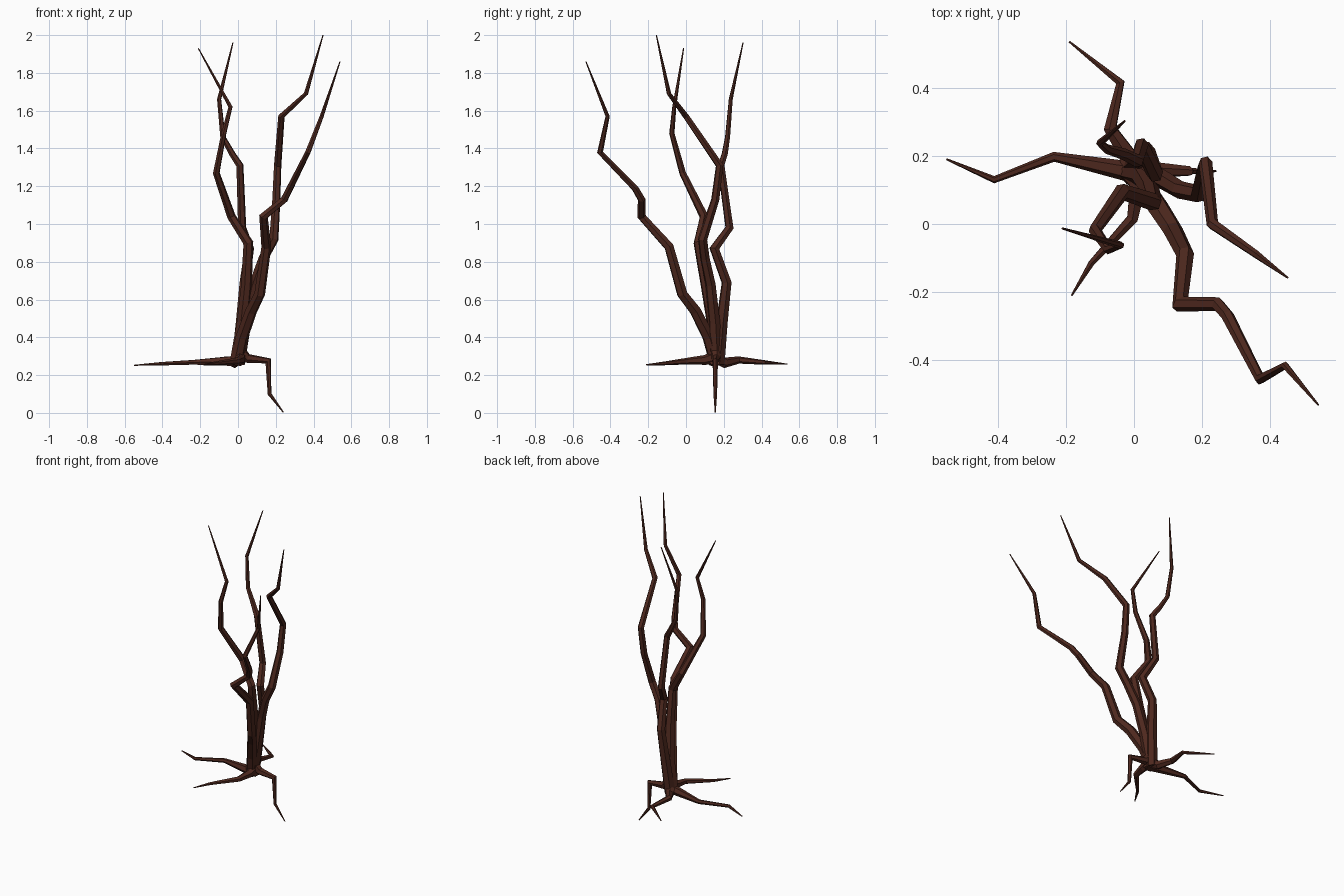
import bpy, bmesh, math
from mathutils import Vector

bark = bpy.data.materials.new("bark")
bark.diffuse_color = (0.075, 0.021, 0.013, 1)
SIDES = 6


def limb(name, pts):
    """Flat-faced tapering tube through (x, y, z, radius) points."""
    pos = [Vector(p[:3]) for p in pts]
    dirs = [(b - a).normalized() for a, b in zip(pos, pos[1:])]
    bm = bmesh.new()
    rings = []
    side = Vector((0.31, 0.95, 0.1))
    for i, p in enumerate(pos):
        d0, d1 = dirs[max(i - 1, 0)], dirs[min(i, len(dirs) - 1)]
        t = (d0 + d1).normalized()
        side = (side - t * side.dot(t)).normalized()
        up = t.cross(side)
        # widen the ring across the bend so the limb keeps its thickness
        bend = d1 - d0
        stretch = min(1 / max(t.dot(d0), 0.1), 1.4) - 1
        bend = bend.normalized() if bend.length > 1e-4 else Vector()
        ring = []
        for k in range(SIDES):
            a = 2 * math.pi * k / SIDES
            v = (side * math.cos(a) + up * math.sin(a)) * pts[i][3]
            ring.append(bm.verts.new(p + v + bend * v.dot(bend) * stretch))
        rings.append(ring)
    for a, b in zip(rings, rings[1:]):
        for k in range(SIDES):
            n = (k + 1) % SIDES
            bm.faces.new((a[k], a[n], b[n], b[k]))
    bm.faces.new(rings[0][::-1])
    bm.faces.new(rings[-1])
    me = bpy.data.meshes.new(name)
    bm.to_mesh(me)
    bm.free()
    me.materials.append(bark)
    bpy.context.collection.objects.link(bpy.data.objects.new(name, me))


# Four stems rising from one crown
limb("front_stem", [
    (-.01, .16, .26, .036), (.02, .12, .40, .034), (.07, .05, .54, .032),
    (.115, -.02, .63, .029), (.15, -.09, .88, .026), (.135, -.235, 1.04, .022),
    (.245, -.235, 1.13, .02), (.275, -.27, 1.19, .019), (.37, -.455, 1.38, .015),
    (.443, -.415, 1.57, .011), (.54, -.53, 1.86, .003)])
limb("right_stem", [
    (0, .16, .26, .036), (.04, .15, .48, .032), (.085, .13, .68, .028),
    (.135, .1, .82, .026), (.19, .088, .92, .025), (.203, .155, 1.13, .022),
    (.21, .178, 1.31, .02), (.23, 0, 1.57, .017), (.36, -.09, 1.69, .012),
    (.45, -.157, 2, .003)])
limb("left_stem", [
    (-.01, .15, .26, .036), (.025, .14, .48, .032), (.045, .105, .68, .029),
    (.055, .065, .90, .026), (-.035, .095, 1.04, .023), (-.115, -.018, 1.27, .018),
    (-.075, -.075, 1.48, .014), (-.04, -.062, 1.62, .011), (-.21, -.013, 1.93, .003)])
limb("back_stem", [
    (0, .17, .26, .036), (.02, .19, .48, .032), (.035, .215, .69, .027),
    (.06, .15, .87, .025), (.022, .23, .98, .022), (.01, .185, 1.31, .019),
    (-.03, .205, 1.37, .017), (-.08, .22, 1.46, .014), (-.1, .237, 1.66, .011),
    (-.027, .302, 1.96, .003)])

# Roots spreading from the crown
limb("left_root", [
    (.03, .15, .285, .034), (-.02, .155, .275, .03), (-.235, .197, .268, .014),
    (-.41, .13, .26, .01), (-.55, .19, .252, .003)])
limb("back_root", [
    (0, .15, .3, .034), (-.02, .205, .265, .027), (-.07, .28, .28, .019),
    (-.04, .415, .267, .012), (-.19, .535, .258, .003)])
limb("front_root", [
    (.01, .17, .3, .034), (.01, .1, .28, .026), (-.005, .015, .275, .018),
    (-.125, -.115, .262, .01), (-.183, -.21, .255, .003)])
limb("sinker_root", [
    (0, .155, .34, .034), (.05, .16, .288, .024), (.16, .155, .275, .015),
    (.167, .155, .1, .01), (.24, .155, .003, .003)])
